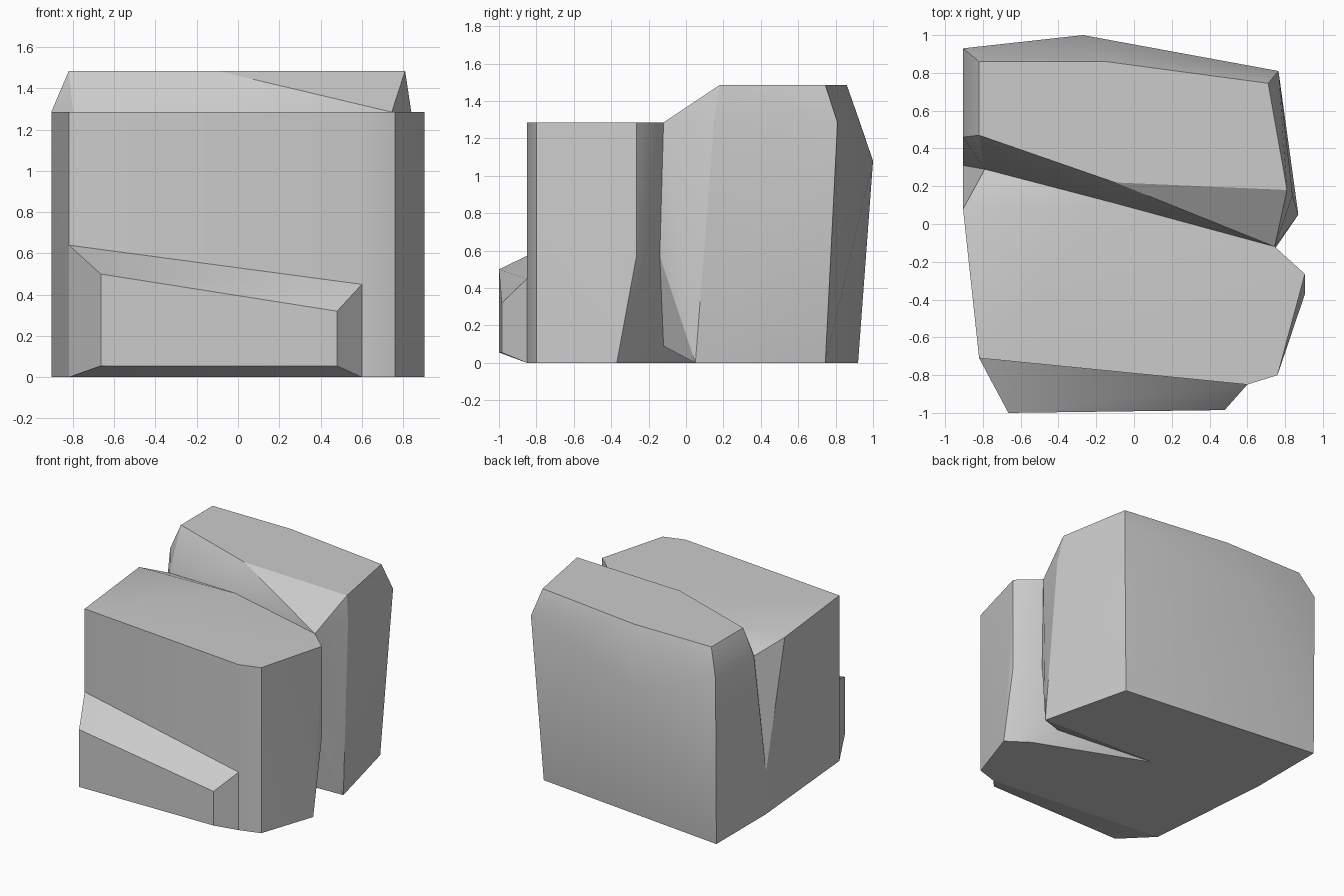
import bpy, bmesh, math
from mathutils import Vector

cube = bpy.data.objects.get("Cube")
if cube:
    bpy.data.objects.remove(cube, do_unlink=True)

# One stone grey for every part
stone = bpy.data.materials.new("stone_grey")
stone.use_nodes = True
grey = (0.6, 0.6, 0.6, 1)
stone.diffuse_color = grey
stone.node_tree.nodes["Principled BSDF"].inputs["Base Color"].default_value = grey


def level(height, *outline):
    """Corner points of a flat outline at one height."""
    return [Vector((x, y, height)) for x, y in outline]


def chiselled_block(name, corners):
    """Convex stone chunk wrapped tightly around its corners."""
    bm = bmesh.new()
    for corner in corners:
        bm.verts.new(corner)
    hull = bmesh.ops.convex_hull(bm, input=bm.verts)
    unused = [v for v in hull["geom_interior"] if isinstance(v, bmesh.types.BMVert)]
    bmesh.ops.delete(bm, geom=unused, context='VERTS')
    bmesh.ops.dissolve_limit(bm, angle_limit=math.radians(1.5),
                             verts=bm.verts, edges=bm.edges)
    bmesh.ops.recalc_face_normals(bm, faces=bm.faces)
    mesh = bpy.data.meshes.new(name)
    bm.to_mesh(mesh)
    bm.free()
    mesh.materials.append(stone)
    block = bpy.data.objects.new(name, mesh)
    bpy.context.collection.objects.link(block)
    bpy.ops.object.select_all(action='DESELECT')
    block.select_set(True)
    bpy.context.view_layer.objects.active = block
    bpy.ops.object.shade_smooth_by_angle(angle=math.radians(25))
    return block


shoulder, crown, pinch = 1.285, 1.485, 0.57

# Corners along the split, shared by the two halves of the rock
split = (
    level(0, (-0.905, 0.31), (-0.1, 0.08))
    + level(0.09, (0.61, -0.12))
    + level(0.33, (-0.905, 0.31))
    + level(pinch, (0.74, -0.14))
    + level(1.19, (-0.79, 0.29))
    + level(shoulder, (-0.1, 0.11), (0.745, -0.12))
)

# Front half: upright faces with a flat top, undercut beside the right crack
front_face = [(-0.82, -0.71), (0.6, -0.85), (0.76, -0.8)]
chiselled_block("front_half", split
    + level(0, *front_face, (0.905, -0.37), (0.74, -0.255))
    + level(pinch, (0.905, -0.265))
    + level(shoulder, *front_face, (0.905, -0.265), (-0.905, 0.08)))

# Back half: taller, with bevelled crown and a bulging rear
chiselled_block("back_half", split
    + level(0, (0.87, 0.05), (0.7, 0.745), (-0.905, 0.92))
    + level(1.08, (-0.27, 1.0))
    + level(shoulder, (-0.905, 0.46), (-0.905, 0.93), (0.765, 0.81), (0.84, 0.15))
    + level(crown, (-0.82, 0.47), (-0.82, 0.86), (-0.15, 0.86),
            (0.71, 0.745), (0.81, 0.18), (-0.1, 0.22)))

# Sloping ledge jutting from the front face
ledge = []
for root, tip, root_top, tip_top in (
        ((-0.82, -0.71), (-0.665, -1.0), 0.64, 0.5),
        ((0.6, -0.85), (0.48, -0.985), 0.45, 0.32)):
    ledge += level(0, root) + level(root_top, root)
    ledge += level(0.055, tip) + level(tip_top, tip)
chiselled_block("front_ledge", ledge)
